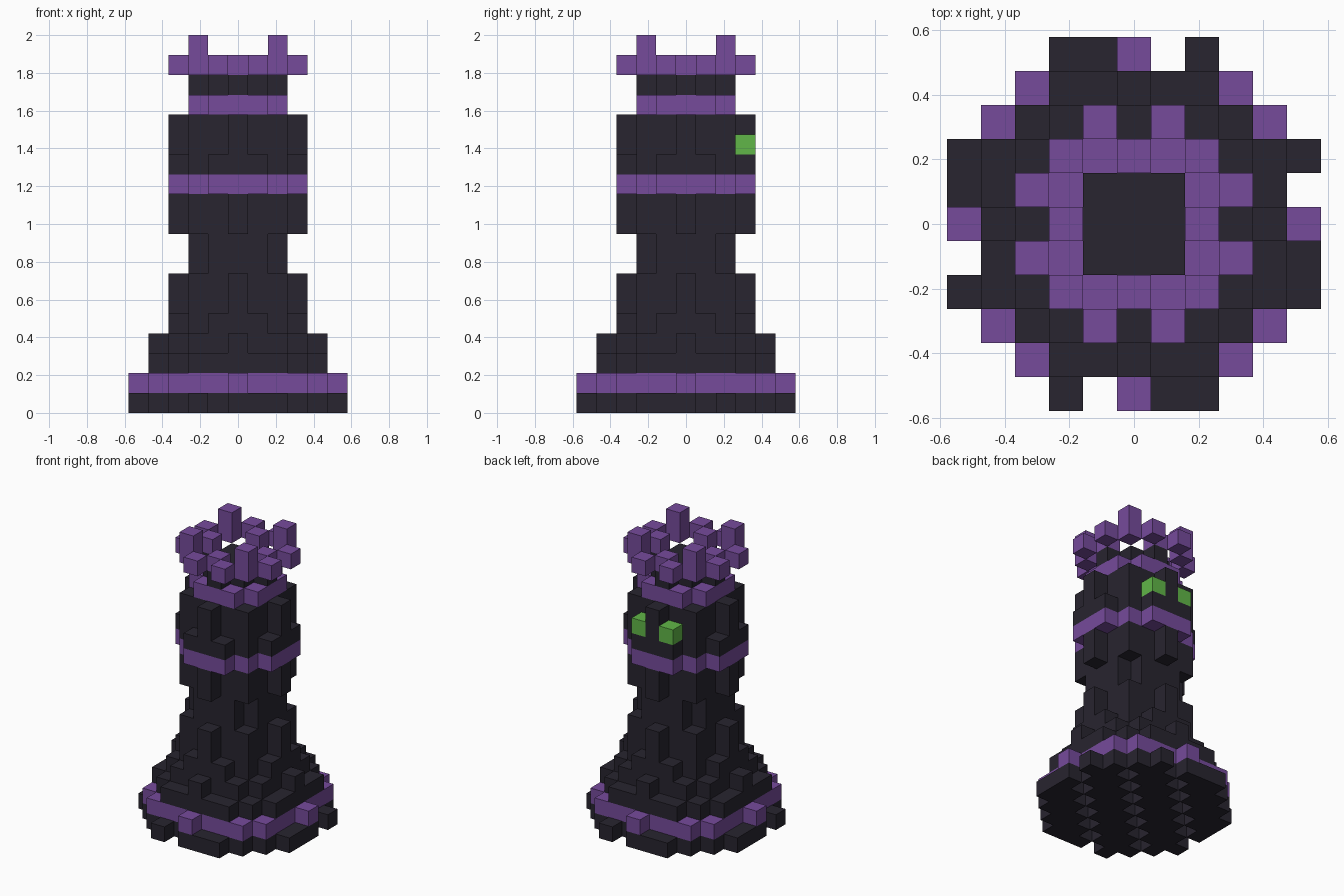
import bpy, bmesh
from mathutils import Vector

if "Cube" in bpy.data.objects:
    bpy.data.objects.remove(bpy.data.objects["Cube"])

U = 2 / 19          # edge of one block; the piece is 19 blocks tall


def material(name, rgb):
    m = bpy.data.materials.new(name)
    m.diffuse_color = (*rgb, 1)
    m.use_nodes = True
    m.node_tree.nodes["Principled BSDF"].inputs["Base Color"].default_value = m.diffuse_color
    return m


DARK = material("dark", (0.021, 0.018, 0.029))
PURPLE = material("purple", (0.18, 0.07, 0.33))
GREEN = material("green", (0.12, 0.47, 0.065))


def disc(r, *levels):
    """Blocks of a round slab of radius r on each level."""
    n = range(-6, 7)
    return {(x, y, z) for x in n for y in n for z in levels if x * x + y * y <= r * r}


parts = {}
# Foot slab with diagonal slots, and its trim
foot = {c for c in disc(5.5, 0) if (c[0] - c[1]) % 4}
parts["foot"] = (foot, DARK)
parts["foot_trim"] = (disc(5, 1), PURPLE)
# Tapering skirt, waist and chest
skirt = disc(4.5, 2) | disc(4, 3) | disc(3.5, 4) | disc(3, 5, 6)
parts["skirt"] = (skirt, DARK)
parts["waist"] = (disc(2.5, 7, 8), DARK)
parts["chest"] = (disc(3, 9, 10), DARK)
parts["collar"] = (disc(3.5, 11), PURPLE)
# Head with two eyes on the back side
eyes = {(-1, 3, 13), (1, 3, 13)}
parts["head"] = (disc(3.5, 12) | disc(3, 13, 14), DARK)
parts["eyes"] = (eyes, GREEN)
parts["head_band"] = (disc(2.5, 15), PURPLE)
parts["head_top"] = (disc(2, 16), DARK)
# Crown: chequered ring with four tall corner points
ring = {c for c in disc(3.5, 17) - disc(1.5, 17) if (c[0] + c[1]) % 2 == 0}
points = {(x, y, 18) for x in (-2, 2) for y in (-2, 2)}
parts["crown"] = (ring | points, PURPLE)

solid = set().union(*(cells for cells, _ in parts.values()))


def build(name, cells, mat):
    """Mesh the outer faces of a set of blocks."""
    bm = bmesh.new()
    for c in sorted(cells):
        mid = Vector((c[0], c[1], c[2] + 0.5)) * U
        for axis in range(3):
            for s in (-1, 1):
                d = Vector((0, 0, 0))
                d[axis] = s
                if tuple(int(c[i] + d[i]) for i in range(3)) in solid:
                    continue
                a = Vector((0, 0, 0))
                a[(axis + 1) % 3] = 1
                b = d.cross(a)
                quad = [mid + (d + a * i + b * j) * U / 2
                        for i, j in ((-1, -1), (1, -1), (1, 1), (-1, 1))]
                bm.faces.new([bm.verts.new(p) for p in quad])
    bmesh.ops.remove_doubles(bm, verts=bm.verts, dist=1e-4)
    me = bpy.data.meshes.new(name)
    bm.to_mesh(me)
    bm.free()
    me.materials.append(mat)
    bpy.context.collection.objects.link(bpy.data.objects.new(name, me))


for name, (cells, mat) in parts.items():
    build(name, cells, mat)
